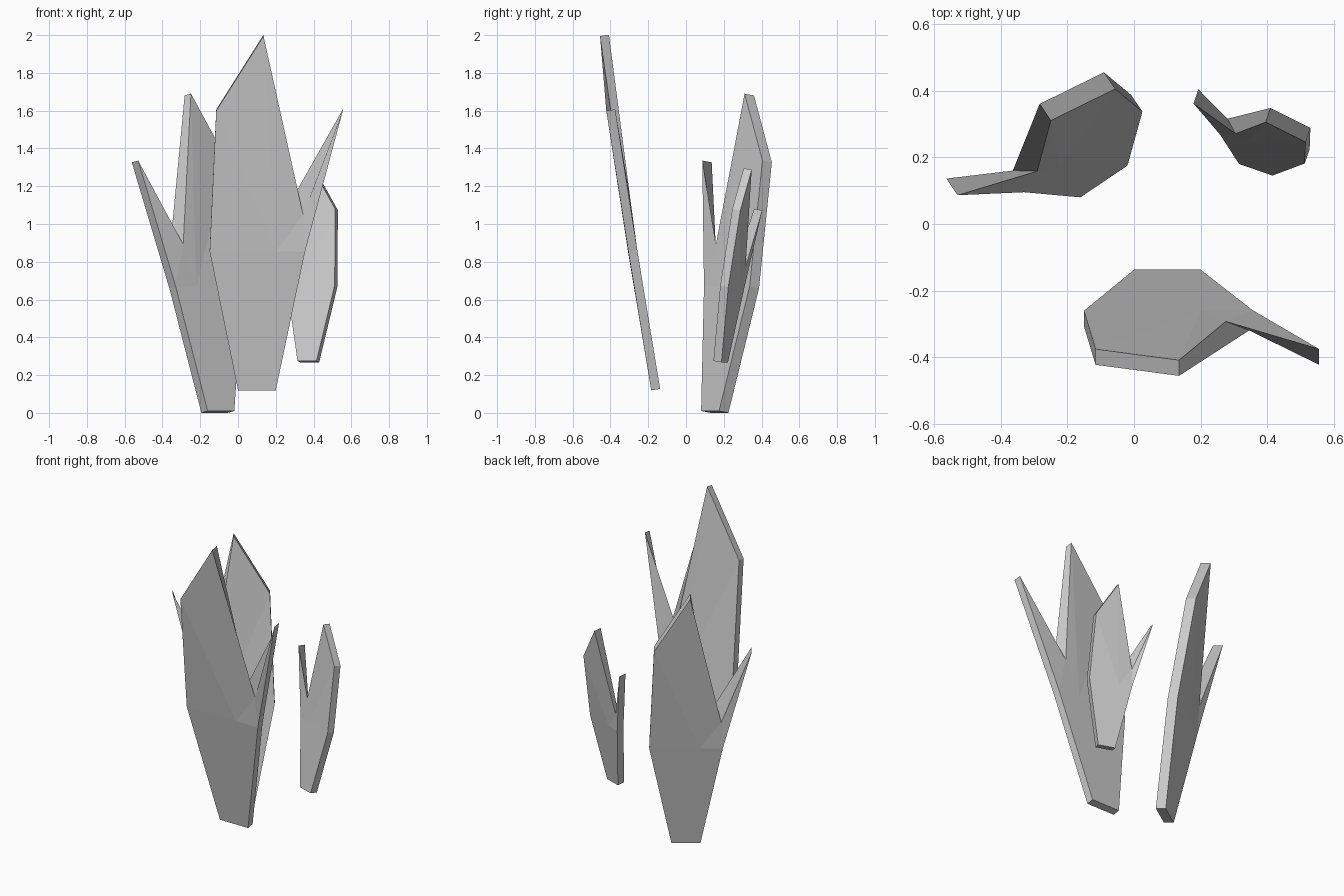
import bpy, bmesh, math
from mathutils import Vector, Matrix

if "Cube" in bpy.data.objects:
    bpy.data.objects.remove(bpy.data.objects["Cube"])

# Inner leaf outline (origin at the middle of the base, outward is -y)
OUTLINE = [(-.10, 0, 0), (.10, 0, 0), (.255, -.121, .735), (.455, -.238, 1.48),
           (.175, -.155, .985), (.035, -.271, 1.875), (-.215, -.238, 1.48), (-.25, -.123, .735)]
CREASE = (.10, -.123, .735)      # inner end of the fold below the notch
NOTCH = 4
NOTCH_SHIFT = Vector((.07, .02, -.055))   # outer notch is cut further sideways
# faces of one side: base, notch fold, side tip, main blade (8 is the crease point)
FACES = [(0, 1, 2, 8, 7), (8, 2, 4), (2, 3, 4), (8, 4, 5), (8, 5, 6), (8, 6, 7)]


def leaf(name, base, angle, size, thick):
    bm = bmesh.new()
    scale = Matrix.Diagonal(size)
    turn = Matrix.Rotation(math.radians(angle), 3, 'Z')
    layers = []
    for t in (0, thick):
        ring = []
        for i, p in enumerate(OUTLINE + [CREASE]):
            v = scale @ Vector(p) + Vector((0, -t, -.16 * t))
            if t and i == NOTCH:
                v += scale @ NOTCH_SHIFT
            ring.append(bm.verts.new(turn @ v + Vector(base)))
        layers.append(ring)
    inner, outer = layers
    for f in FACES:
        bm.faces.new([outer[i] for i in f])
        bm.faces.new([inner[i] for i in reversed(f)])
    # rim
    n = len(OUTLINE)
    for i in range(n):
        j = (i + 1) % n
        bm.faces.new((inner[i], inner[j], outer[j], outer[i]))
    bmesh.ops.recalc_face_normals(bm, faces=bm.faces)
    me = bpy.data.meshes.new(name)
    bm.to_mesh(me)
    bm.free()
    bpy.context.collection.objects.link(bpy.data.objects.new(name, me))


# Three leaves around the centre
leaf("front_leaf", (.10, -.137, .127), 0, (1, 1, 1), .047)
leaf("back_left_leaf", (-.09, .1275, .01), -146, (.85, .887, .896), .06)
leaf("small_right_leaf", (.365, .1625, .275), 161, (.53, .533, .544), .045)
